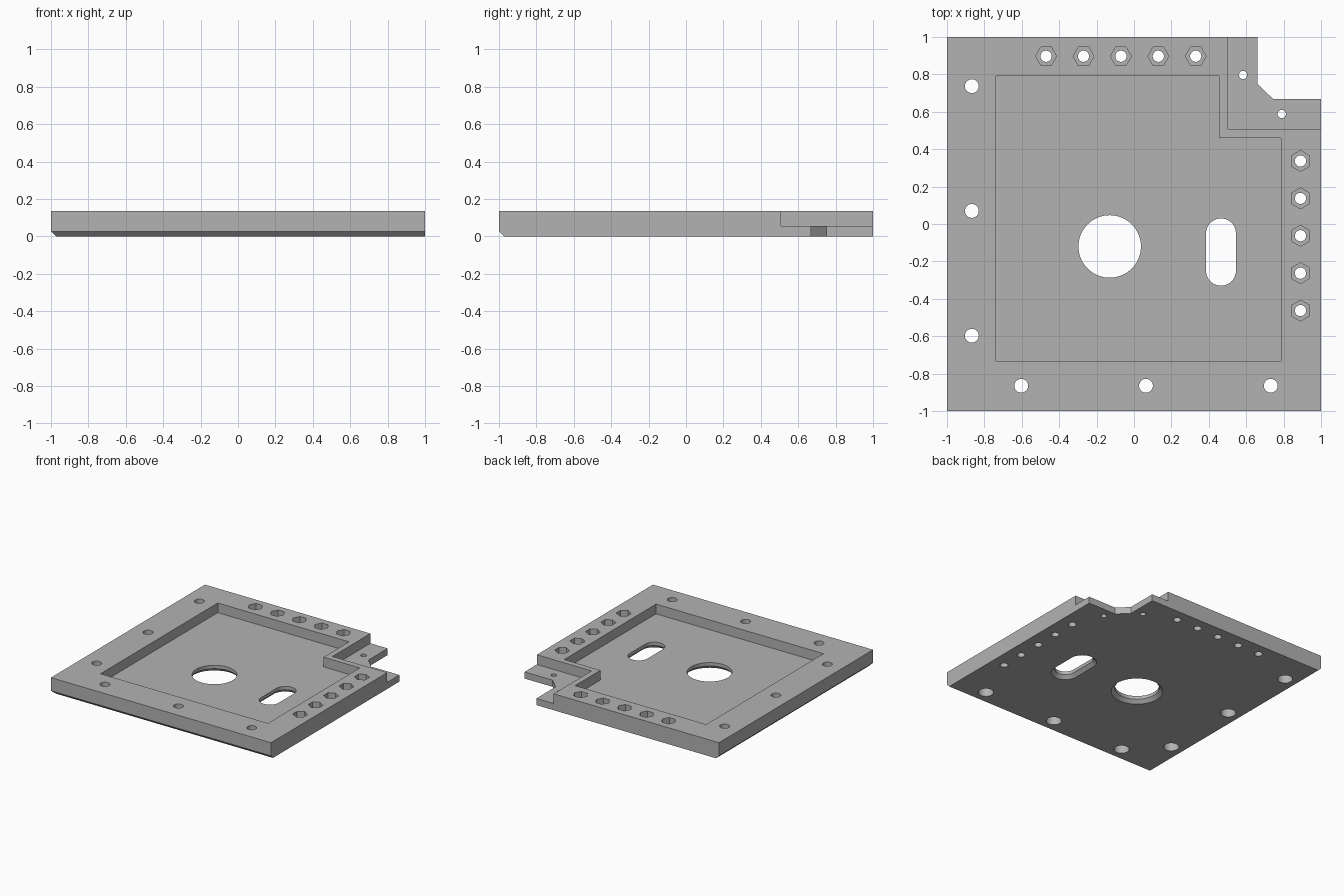
import bpy, bmesh, math
from mathutils import Vector

if "Cube" in bpy.data.objects:
    bpy.data.objects.remove(bpy.data.objects["Cube"])

TOP, FLOOR, CH = 0.135, 0.055, 0.027   # plate top, pocket floor, chamfer

grey = bpy.data.materials.new("plain grey")
grey.diffuse_color = (0.45, 0.45, 0.45, 1)
grey.use_nodes = True
grey.node_tree.nodes["Principled BSDF"].inputs["Base Color"].default_value = grey.diffuse_color


def prism(bm, pts, z0, z1, pts_top=None):
    """Closed prism (or frustum) between two outlines."""
    a = [bm.verts.new((x, y, z0)) for x, y in pts]
    b = [bm.verts.new((x, y, z1)) for x, y in (pts_top or pts)]
    n = len(a)
    bm.faces.new(a[::-1])
    bm.faces.new(b)
    for i in range(n):
        j = (i + 1) % n
        bm.faces.new((a[i], a[j], b[j], b[i]))


def ring(x, y, r, n=40, turn=0.0, half=0.0):
    """Circle or polygon; half stretches it along y into a slot."""
    pts = []
    for k in range(n):
        t = turn + 2 * math.pi * (k + 0.5 * (half > 0)) / n
        s = math.sin(t)
        pts.append((x + r * math.cos(t), y + r * s + math.copysign(half, s)))
    return pts


def make(name, bm):
    bmesh.ops.recalc_face_normals(bm, faces=bm.faces)
    me = bpy.data.meshes.new(name)
    bm.to_mesh(me)
    bm.free()
    ob = bpy.data.objects.new(name, me)
    bpy.context.collection.objects.link(ob)
    me.materials.append(grey)
    return ob


# Plate outline with the cut-away corner
bm = bmesh.new()
prism(bm, [(-1, -1), (1, -1), (1, 0.667), (0.745, 0.667), (0.66, 0.75),
           (0.66, 1), (-1, 1)], 0, TOP)

# Chamfers under the front and left edges
for co, no in (((0, -1 + CH, 0), (0, -1, -1)), ((-1 + CH, 0, 0), (-1, 0, -1))):
    bmesh.ops.bisect_plane(bm, geom=bm.verts[:] + bm.edges[:] + bm.faces[:],
                           plane_co=Vector(co), plane_no=Vector(no), clear_outer=True)
    bmesh.ops.holes_fill(bm, edges=[e for e in bm.edges if e.is_boundary], sides=0)
plate = make("base_plate", bm)

# Hole layout
nuts = [(-0.47 + 0.2 * i, 0.897, 0) for i in range(5)]
nuts += [(0.89, 0.337 - 0.2 * i, math.pi / 6) for i in range(5)]
screws = [(-0.867, 0.737 - 0.667 * i) for i in range(3)]
screws += [(-0.603 + 0.667 * i, -0.865) for i in range(3)]
pins = [(0.583, 0.797), (0.79, 0.588)]
openings = [(-0.13, -0.12, 0.167, 64, 0.0), (0.465, -0.15, 0.08, 40, 0.1)]

# Recesses: stepped pocket, corner ledge, nut seats, screw head seats
recess = bmesh.new()
prism(recess, [(-0.737, -0.732), (0.785, -0.732), (0.785, 0.46), (0.455, 0.46),
               (0.455, 0.79), (-0.737, 0.79)], FLOOR, 0.3)
prism(recess, [(0.503, 0.508), (1.2, 0.508), (1.2, 1.2), (0.503, 1.2)], FLOOR, 0.3)
for x, y, turn in nuts:
    prism(recess, ring(x, y, 0.056, 6, turn), FLOOR, 0.3)
for x, y in screws:
    prism(recess, ring(x, y, 0.058), -0.1, 0.075)

# Through holes
holes = bmesh.new()
for x, y, _ in nuts:
    prism(holes, ring(x, y, 0.03), -0.1, 0.4)
for x, y in screws:
    prism(holes, ring(x, y, 0.037), -0.1, 0.4)
for x, y in pins:
    prism(holes, ring(x, y, 0.022), -0.1, 0.4)
for x, y, r, n, half in openings:
    prism(holes, ring(x, y, r, n, half=half), -0.1, 0.4)

# Chamfers under the two large openings
flare = bmesh.new()
for x, y, r, n, half in openings:
    prism(flare, ring(x, y, r + 0.037, n, half=half), -0.01,
          0.037, ring(x, y, r - 0.01, n, half=half))

for name, b in (("recess", recess), ("through_hole", holes), ("opening_chamfer", flare)):
    cutter = make(name + "_cutter", b)
    cutter.hide_render = True
    bpy.context.view_layer.objects.active = plate
    mod = plate.modifiers.new(name, 'BOOLEAN')
    mod.operation, mod.solver, mod.object = 'DIFFERENCE', 'EXACT', cutter
    bpy.ops.object.modifier_apply(modifier=mod.name)
    bpy.data.objects.remove(cutter)

# Smooth round walls, sharp edges elsewhere
plate.select_set(True)
bpy.context.view_layer.objects.active = plate
bpy.ops.object.shade_smooth_by_angle(angle=math.radians(25))
